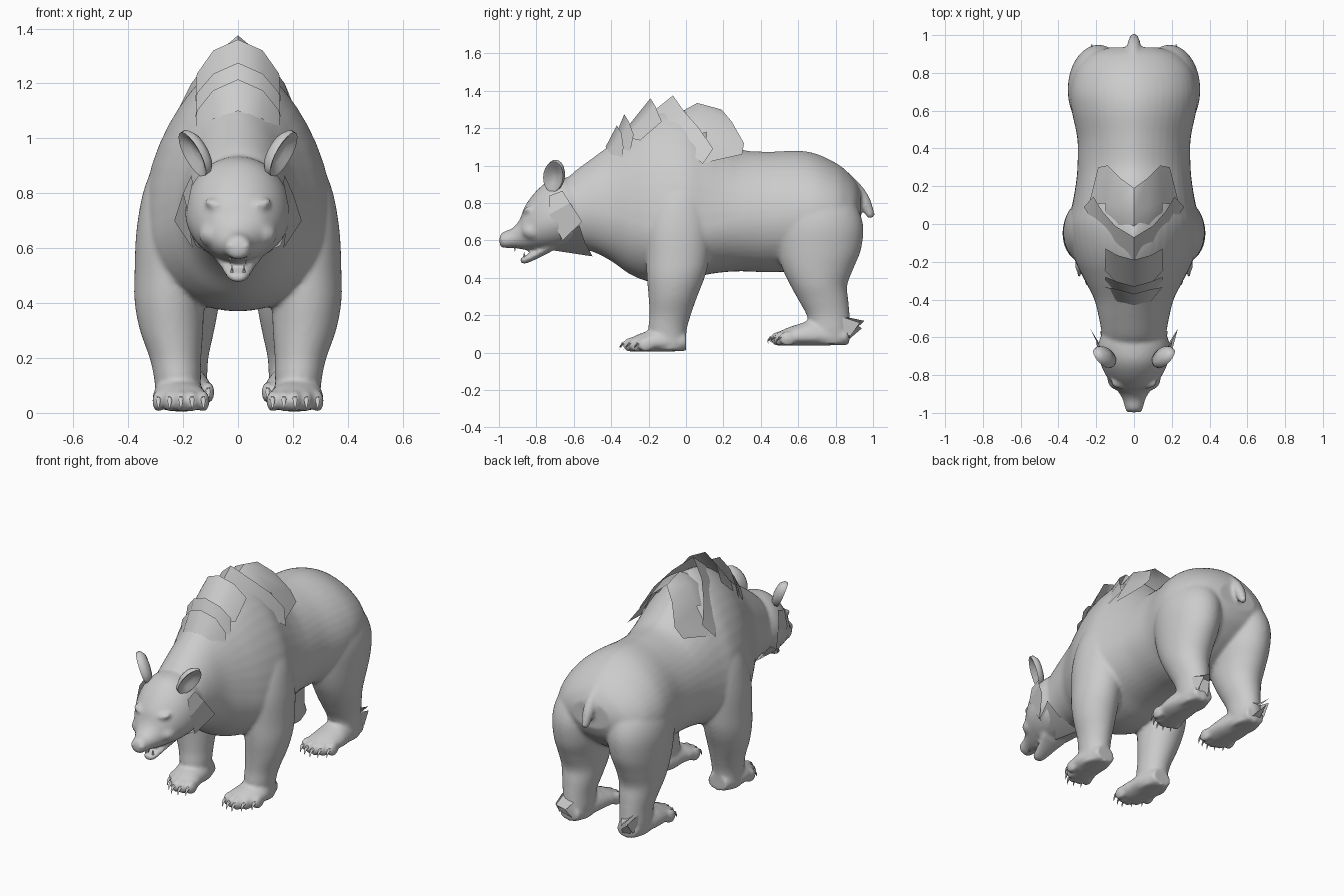
import bpy, bmesh, math
from mathutils import Vector, Matrix

fur = bpy.data.materials.new("grey_fur")
fur.diffuse_color = (0.6, 0.6, 0.6, 1)


def finish(name, bm, angle=40, closed=True):
    if closed:
        bmesh.ops.recalc_face_normals(bm, faces=bm.faces)
    me = bpy.data.meshes.new(name)
    bm.to_mesh(me)
    bm.free()
    me.materials.append(fur)
    ob = bpy.data.objects.new(name, me)
    bpy.context.collection.objects.link(ob)
    bpy.ops.object.select_all(action='DESELECT')
    bpy.context.view_layer.objects.active = ob
    ob.select_set(True)
    bpy.ops.object.shade_smooth_by_angle(angle=math.radians(angle))
    return ob


def spline(rows, n=6):
    """Smoothly fill in rows between the given ones."""
    out = []
    for i in range(len(rows) - 1):
        a, b, c, d = (rows[max(0, min(len(rows) - 1, i + k))] for k in (-1, 0, 1, 2))
        for j in range(n):
            t = j / n
            out.append([q + 0.5 * t * (r - p + t * (2*p - 5*q + 4*r - s + t * (3*(q - r) + s - p)))
                        for p, q, r, s in zip(a, b, c, d)])
    return out + [list(rows[-1])]


def loft(bm, rows, axis, side=1, hump=0.0, seg=48):
    """Row: position, centre x, centre v, radius x, radius +v, radius -v."""
    loops = []
    for t, cx, cv, rx, up, dn in spline(rows):
        # narrower top along the back, most at the shoulders
        power = 1 + hump * max(math.exp(-((t + .05) / .33) ** 2), .45 if t > 0 else 0)
        loop = []
        for k in range(seg):
            a = math.tau * k / seg
            c, s = math.cos(a), math.sin(a)
            w = abs(c) ** (power if s > 0 else 1.0) * (1 if c > 0 else -1)
            x, v = side * (cx + rx * w), cv + s * (up if s > 0 else dn)
            loop.append(bm.verts.new((x, t, v) if axis == 'y' else (x, v, t)))
        loops.append(loop)
    for p, q in zip(loops, loops[1:]):
        for k in range(seg):
            m = (k + 1) % seg
            bm.faces.new((p[k], p[m], q[m], q[k]))
    bm.faces.new(loops[0])
    bm.faces.new(loops[-1])


def ball(bm, pos, size, tilt=0):
    m = Matrix.Translation(pos) @ Matrix.Rotation(tilt, 4, 'Y') @ Matrix.Diagonal((*size, 1))
    bmesh.ops.create_uvsphere(bm, u_segments=16, v_segments=10, radius=1, matrix=m)


def span(rows):
    """Rows of (y, top, bottom, half width, widest height) to loft rows."""
    return [(y, 0, c, w, t - c, c - b) for y, t, b, w, c in rows]


# Bear body: torso, head, legs and tail fused into one skin
bm = bmesh.new()
loft(bm, span([(-.66, .90, .57, .14, .74), (-.6, .965, .56, .165, .75), (-.5, 1.04, .54, .185, .76),
               (-.4, 1.115, .49, .21, .74), (-.3, 1.195, .42, .26, .70), (-.2, 1.265, .38, .31, .67),
               (-.1, 1.30, .37, .34, .66), (0, 1.295, .385, .35, .66), (.1, 1.235, .415, .328, .67),
               (.2, 1.145, .43, .31, .69), (.3, 1.085, .435, .30, .71), (.45, 1.075, .43, .30, .72),
               (.6, 1.08, .44, .33, .73), (.7, 1.062, .48, .337, .74), (.8, 1.015, .54, .315, .74),
               (.86, .97, .59, .275, .74), (.905, .92, .64, .22, .75), (.935, .865, .70, .13, .77)]),
     'y', hump=.42)
# head and upper muzzle
loft(bm, span([(-.997, .62, .575, .025, .60), (-.98, .645, .56, .045, .60), (-.93, .665, .56, .06, .61),
               (-.89, .71, .555, .082, .63), (-.86, .785, .55, .108, .66), (-.8, .865, .55, .15, .69),
               (-.73, .92, .55, .18, .71), (-.65, .935, .56, .192, .73), (-.58, .93, .58, .17, .74)]), 'y')
# lower jaw
loft(bm, [(-.885, 0, .495, .025, .012, .014), (-.86, 0, .501, .042, .018, .026),
          (-.8, 0, .53, .06, .025, .03), (-.72, 0, .57, .09, .04, .03)], 'y')
# tail
for i in range(9):
    t = i / 8
    ball(bm, (0, .88 + .14 * t - .035 * t * t, .92 - .18 * t), [.024 + .012 * math.sin(math.pi * t)] * 3)

front_leg = [(1.0, .17, -.02, .07, .09), (.85, .22, -.03, .11, .14), (.68, .25, -.04, .118, .17),
             (.5, .25, -.045, .127, .167), (.4, .25, -.055, .126, .154), (.3, .242, -.07, .115, .13),
             (.2, .228, -.085, .094, .11), (.12, .22, -.098, .085, .102), (.012, .218, -.09, .077, .087)]
hind_leg = [(.93, .13, .68, .06, .11), (.86, .155, .69, .12, .17), (.77, .178, .70, .152, .22),
            (.67, .187, .71, .163, .238), (.55, .192, .71, .152, .225), (.45, .197, .705, .136, .19),
            (.36, .197, .71, .122, .152), (.28, .195, .735, .104, .133), (.2, .195, .76, .087, .115),
            (.12, .195, .77, .082, .11), (.045, .195, .77, .072, .102)]
FEET = [(.208, -.30, .005, .028), (.19, .49, .037, .012)]  # x, toe y, sole height, outer toe set-back


def toes(foot):
    fx, fy, fz, back = foot
    return [(fx + k * .041, fy + .006 * k * k + back * max(k, 0), fz) for k in range(-2, 3)]


for s in (-1, 1):
    for leg in (front_leg, hind_leg):
        loft(bm, [r + (r[4],) for r in leg], 'z', s)
    for foot, heel in zip(FEET, (.30, .38)):
        fx, fy, fz, back = foot
        loft(bm, [(fy - .005, fx - back * .6, fz + .038, .06, .03, .033),
                  (fy + .05, fx - back * .4, fz + .045, .09, .05, .045),
                  (fy + .12, fx + back * .2, fz + .048, .097, .07, .048),
                  (fy + .2, fx + .006, fz + .048, .09, .09, .048),
                  (fy + heel, fx + .006, fz + .048, .065, .06, .043)], 'y', s)
        for x, y, z in toes(foot):
            ball(bm, (s * x, y + .005, z + .038), (.023, .045, .04))
    # slanted brow, cheek and nostril wings
    ball(bm, (s * .068, -.838, .752), (.058, .035, .022), -s * .35)
    ball(bm, (s * .088, -.815, .65), (.055, .065, .05))
    ball(bm, (s * .026, -.982, .605), (.02, .017, .022))
body = finish("bear_body", bm, 80)
rm = body.modifiers.new("fuse", 'REMESH')
rm.mode, rm.voxel_size, rm.use_smooth_shade = 'VOXEL', .0105, True
sm = body.modifiers.new("soften", 'SMOOTH')
sm.factor, sm.iterations = .5, 7

# Claws
bm = bmesh.new()
for s in (-1, 1):
    for foot in FEET:
        for x, y, z in toes(foot):
            base = Vector((s * x, y - .022, z + .047))
            prev = None
            for dy, dz, r in ((0, 0, .012), (-.020, -.004, .009), (-.033, -.022, .005), (-.035, -.038, .001)):
                ring = [bm.verts.new(base + Vector((r * math.cos(a), dy, dz + r * math.sin(a))))
                        for a in (math.tau * j / 6 for j in range(6))]
                for j in range(6 if prev else 0):
                    bm.faces.new((prev[j], prev[(j + 1) % 6], ring[(j + 1) % 6], ring[j]))
                prev = ring
            bm.faces.new(prev)
finish("claws", bm)

# Cupped ears: bowls with a thick rim
bm = bmesh.new()
for s in (-1, 1):
    up = Vector((.5, .2, .84)).normalized()
    face = Vector((.82, -.46, -.3))
    face = (face - up * face.dot(up)).normalized()
    wide = up.cross(face)
    prev = None
    for rad, depth in ((.05, -.04), (.75, -.03), (1, -.008), (.97, .012), (.8, .008), (.5, -.008), (.05, -.014)):
        ring = []
        for j in range(20):
            a = math.tau * j / 20
            p = Vector((.157, -.705, .945)) + up * (.095 * rad * math.sin(a)) \
                + wide * (.06 * rad * math.cos(a)) + face * depth
            ring.append(bm.verts.new((s * p.x, p.y, p.z)))
        for j in range(20 if prev else 0):
            bm.faces.new((prev[j], prev[(j + 1) % 20], ring[(j + 1) % 20], ring[j]))
        if not prev:
            bm.faces.new(ring)
        prev = ring
    bm.faces.new(prev)
finish("ears", bm, 60)

# Teeth
bm = bmesh.new()
for s in (-1, 1):
    for x, y, z, d in ((.022, -.865, .525, 1), (.028, -.915, .555, -1)):
        bmesh.ops.create_cone(bm, cap_ends=True, segments=6, radius1=.006, radius2=.001, depth=.026,
                              matrix=Matrix.Translation((s * x, y, z)) @ Matrix.Diagonal((1, 1, d, 1)))
finish("teeth", bm)


def tufts(name, polys):
    """Thin mirrored fur sheets."""
    bm = bmesh.new()
    for poly in polys:
        for s in (-1, 1):
            vs = [bm.verts.new((s * x, y, z)) for x, y, z in poly]
            f = bm.faces.new(vs if s > 0 else vs[::-1])
            f.normal_update()
            if f.normal.z < 0:
                f.normal_flip()
    bmesh.ops.remove_doubles(bm, verts=bm.verts, dist=.0005)
    finish(name, bm, 50, False)


# Raised fur on the front of the hump: folded sheets with a ridge
plates = []
for y0, z0, y1, z1, ys, zs in ((-.335, 1.18, -.19, 1.36, -.13, 1.235), (-.39, 1.13, -.33, 1.275, -.28, 1.165),
                               (-.43, 1.10, -.37, 1.215, -.335, 1.10)):
    mid = (.09, y1 + .025, z1 - .04)
    low = (.09, y0 + .02, z0 - .03)
    plates += [[(0, y0, z0), low, mid, (0, y1, z1)],
               [low, (.155, y0 + .09, zs - .1), (.15, ys, zs), mid]]
tufts("front_mane", plates)

# Rear mane sheets hanging over the shoulders
tufts("rear_mane", [
    [(0, -.2, 1.27), (.1, -.13, 1.22), (.1, -.01, 1.29), (0, -.07, 1.375)],
    [(.1, -.13, 1.22), (.2, -.02, 1.10), (.17, .07, 1.20), (.1, -.01, 1.29)],
    [(.2, -.02, 1.10), (.265, .09, 1.01), (.215, .145, 1.09), (.17, .07, 1.20)],
    [(0, -.04, 1.28), (.08, -.02, 1.25), (.08, .09, 1.29), (0, .06, 1.335)],
    [(0, .06, 1.335), (.08, .09, 1.29), (.075, .245, 1.235), (0, .19, 1.30)],
    [(.08, -.02, 1.25), (.15, .02, 1.15), (.15, .11, 1.18), (.08, .09, 1.29)],
    [(.08, .09, 1.29), (.15, .11, 1.18), (.14, .31, 1.12), (.075, .245, 1.235)],
    [(.15, .11, 1.18), (.24, .1, 1.015), (.19, .30, 1.06), (.14, .31, 1.12)]])

# Cheek ruff and throat fur
tufts("face_ruff", [
    [(.165, -.73, .84), (.17, -.66, .865), (.2, -.62, .80), (.185, -.73, .74)],
    [(.185, -.73, .74), (.2, -.62, .80), (.232, -.555, .70), (.165, -.66, .60)],
    [(0, -.73, .55), (.08, -.7, .57), (.12, -.54, .59), (0, -.5, .515)],
    [(.08, -.7, .57), (.155, -.67, .61), (.18, -.57, .68), (.12, -.54, .59)]])

# Fur spikes behind the hind ankles
tufts("heel_fur", [
    [(.16, .86, .17), (.24, .86, .19), (.225, .955, .17), (.19, .91, .13)],
    [(.17, .87, .07), (.23, .86, .07), (.25, .90, .16), (.215, .94, .13)],
    [(.265, .78, .10), (.26, .84, .19), (.245, .93, .16), (.25, .88, .09)]])
